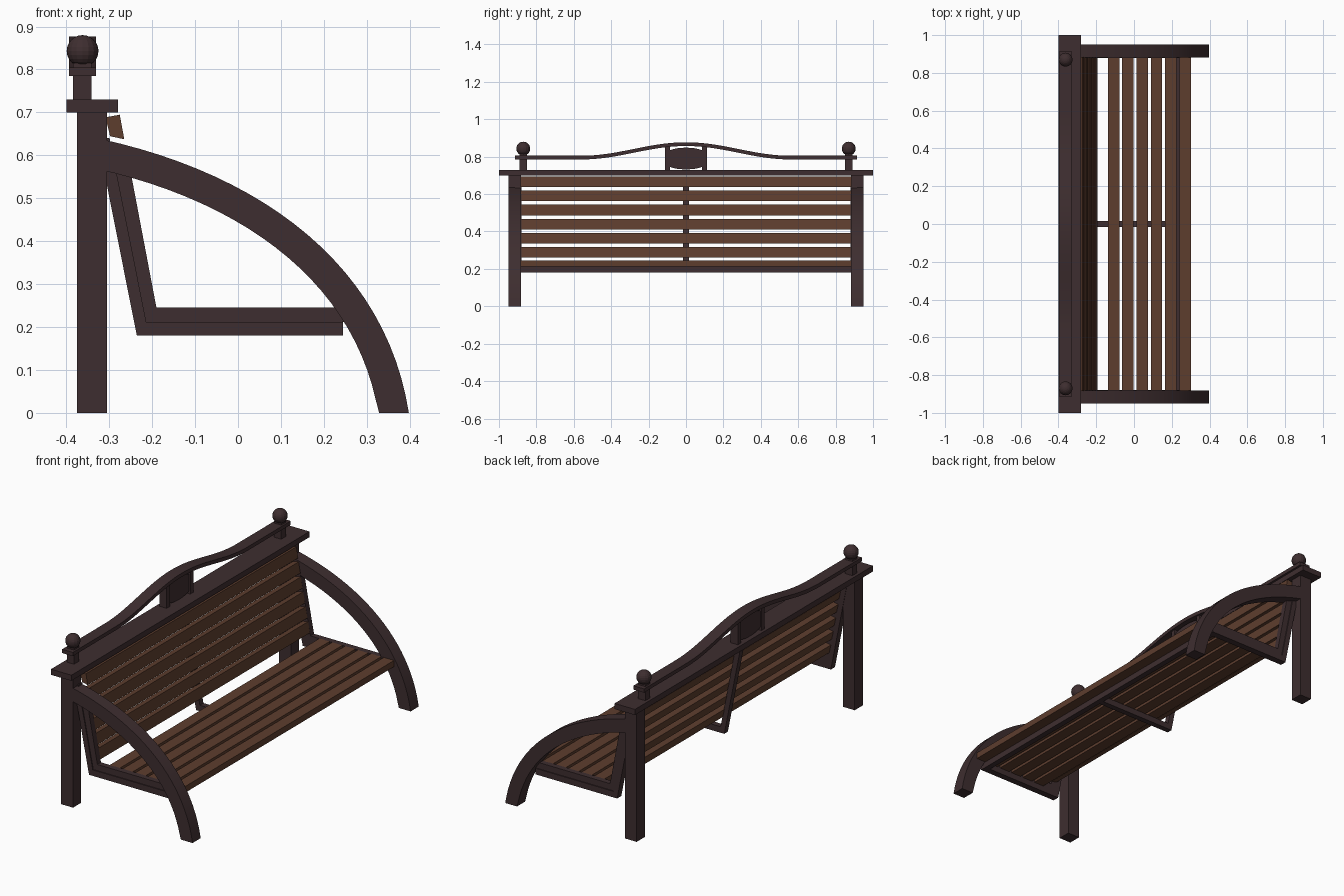
import bpy, bmesh, math
from mathutils import Vector

if "Cube" in bpy.data.objects:
    bpy.data.objects.remove(bpy.data.objects["Cube"])


def material(name, rgb):
    m = bpy.data.materials.new(name)
    m.diffuse_color = (*rgb, 1)
    m.use_nodes = True
    m.node_tree.nodes["Principled BSDF"].inputs["Base Color"].default_value = m.diffuse_color
    return m


DARK = material("dark frame wood", (0.048, 0.027, 0.029))
BROWN = material("brown slat wood", (0.110, 0.047, 0.027))


def finish(name, bm, mat, smooth=False):
    bmesh.ops.recalc_face_normals(bm, faces=bm.faces)
    me = bpy.data.meshes.new(name)
    bm.to_mesh(me)
    bm.free()
    me.materials.append(mat)
    ob = bpy.data.objects.new(name, me)
    bpy.context.collection.objects.link(ob)
    if smooth:
        bpy.ops.object.select_all(action='DESELECT')
        ob.select_set(True)
        bpy.context.view_layer.objects.active = ob
        bpy.ops.object.shade_smooth_by_angle(angle=math.radians(30))
    return ob


def prism(name, pts, a, b, mat, axis='y', smooth=False):
    """Extrude a profile from a to b: (x, z) points along y, or (y, z) along x."""
    bm = bmesh.new()

    def ring(t):
        return [bm.verts.new((p, t, q) if axis == 'y' else (t, p, q)) for p, q in pts]
    r0, r1 = ring(a), ring(b)
    bm.faces.new(r0)
    bm.faces.new(r1)
    n = len(pts)
    for i in range(n):
        j = (i + 1) % n
        bm.faces.new((r0[i], r0[j], r1[j], r1[i]))
    return finish(name, bm, mat, smooth)


def box(name, x0, x1, y0, y1, z0, z1, mat):
    return prism(name, [(x0, z0), (x1, z0), (x1, z1), (x0, z1)], y0, y1, mat)


def back_x(z, depth=0.0):
    """Leaning line of the backrest, depth measured behind its front."""
    return -0.19 - 0.19 * (z - 0.245) - depth


# curved arm profile: outer curve plus its inward offset
P = [Vector(p) for p in ((-0.32, 0.638), (0.06, 0.555), (0.345, 0.34), (0.398, 0.0))]
outer, inner = [], []
N = 24
for i in range(N + 1):
    t = i / N
    u = 1 - t
    p = P[0]*u**3 + P[1]*3*u*u*t + P[2]*3*u*t*t + P[3]*t**3
    d = ((P[1]-P[0])*u*u + (P[2]-P[1])*2*u*t + (P[3]-P[2])*t*t).normalized()
    q = p + Vector((d.y, -d.x)) * 0.07
    outer.append((p.x, p.y))
    inner.append((q.x, max(q.y, 0.0)))
arm = outer + inner[::-1]

# L shaped seat supports: lower bearer and upper edge trim
bearer = [(back_x(0.64, 0.062), 0.64), (back_x(0.18, 0.058), 0.18), (0.245, 0.18),
          (0.245, 0.212), (back_x(0.212, 0.03), 0.212), (back_x(0.64, 0.034), 0.64)]
trim = [(back_x(0.60, 0.034), 0.60), (back_x(0.212, 0.03), 0.212), (0.245, 0.212),
        (0.245, 0.245), (back_x(0.245), 0.245), (back_x(0.60), 0.60)]

for s, side in ((-1, "near"), (1, "far")):
    box(side + "_back_post", -0.375, -0.305, s*0.882, s*0.95, 0, 0.70, DARK)
    prism(side + "_arm", arm, s*0.882, s*0.95, DARK, smooth=True)
    prism(side + "_seat_bearer", bearer, s*0.88, s*0.915, DARK)
    prism(side + "_seat_trim", trim, s*0.88, s*0.91, DARK)
    box(side + "_finial_post", -0.384, -0.341, s*0.85, s*0.89, 0.73, 0.815, DARK)
    box(side + "_panel_post", -0.384, -0.341, s*0.086, s*0.112, 0.73, 0.86, DARK)
    # ball finial
    bm = bmesh.new()
    bmesh.ops.create_uvsphere(bm, u_segments=16, v_segments=12, radius=0.037)
    bmesh.ops.translate(bm, verts=bm.verts, vec=(-0.362, s*0.87, 0.843))
    finish(side + "_ball_finial", bm, DARK)

prism("centre_seat_bearer", bearer, -0.015, 0.015, DARK)
box("front_seat_rail", 0.215, 0.245, -0.882, 0.882, 0.18, 0.212, DARK)
box("top_cap_rail", -0.40, -0.28, -1, 1, 0.70, 0.73, DARK)

# wavy crest rail
ys = [-0.915 + 1.83 * i / 60 for i in range(61)]


def crest(y):
    return 0.785 + (0.036 * (1 + math.cos(math.pi * y / 0.56)) if abs(y) < 0.56 else 0)


prism("crest_rail", [(y, crest(y) + 0.02) for y in ys] + [(y, crest(y)) for y in ys[::-1]],
      -0.394, -0.331, DARK, axis='x', smooth=True)

# barrel shaped centre panel
pz = [(-0.1 + 0.2 * i / 12) for i in range(13)]
bulge = [0.03 + 0.028 * math.sqrt(max(0, 1 - (y / 0.1) ** 2)) for y in pz]
prism("centre_panel", [(y, 0.79 + b) for y, b in zip(pz, bulge)]
      + [(y, 0.79 - b) for y, b in zip(pz[::-1], bulge[::-1])],
      -0.377, -0.348, DARK, axis='x', smooth=True)

# seat slats
for i in range(6):
    x = -0.138 + 0.0757 * i
    box(f"seat_slat_{i+1}", x, x + 0.06, -0.882, 0.882, 0.212, 0.245, BROWN)

# leaning back slats
for i in range(6):
    z = 0.262 + 0.0755 * i
    t = z + 0.055
    prism(f"back_slat_{i+1}", [(back_x(z, 0.033), z - 0.003 + 0.008), (back_x(z), z - 0.002),
                               (back_x(t), t), (back_x(t, 0.033), t - 0.002 + 0.008 - 0.012)],
          -0.884, 0.884, BROWN)
